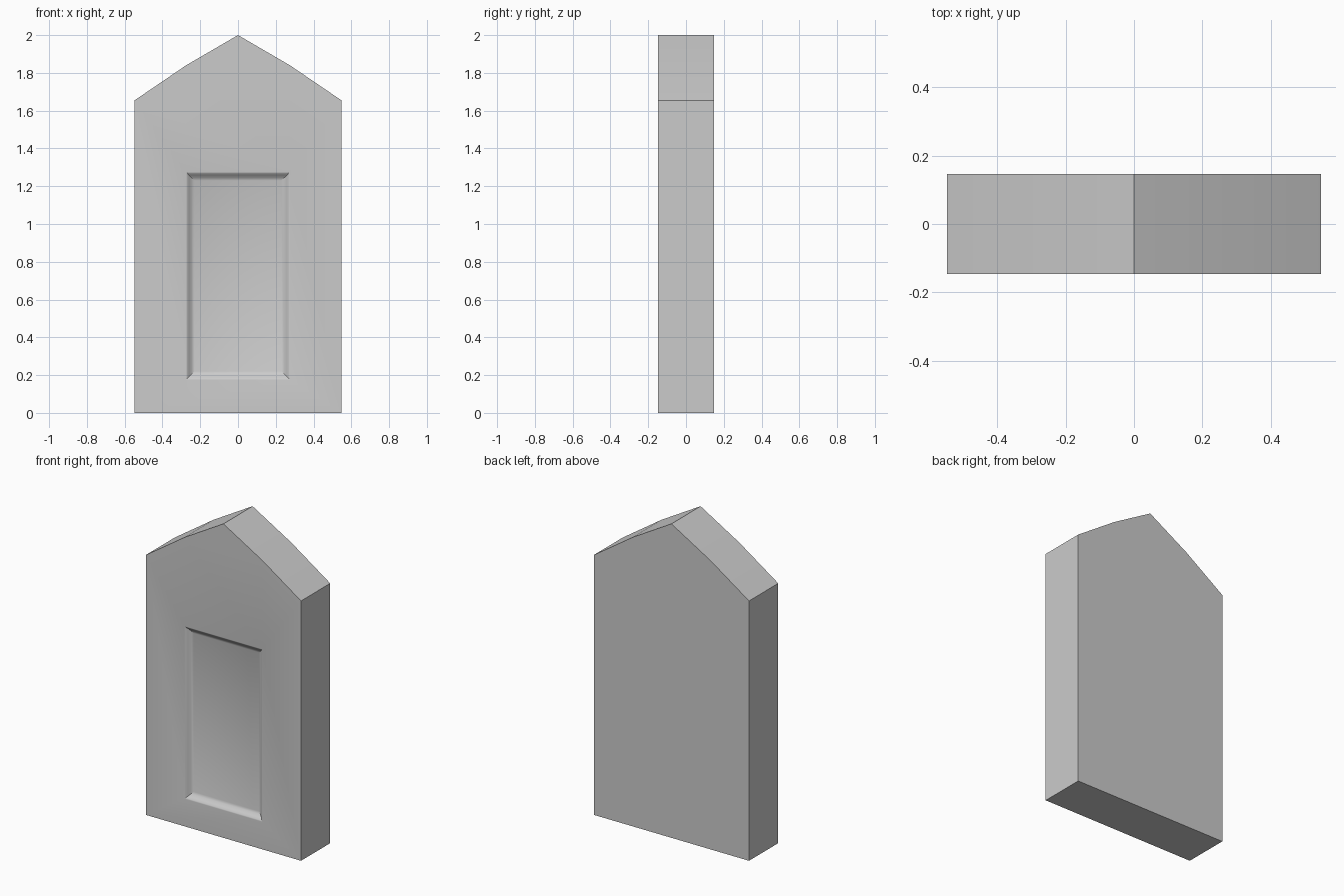
import bpy, bmesh

cube = bpy.data.objects.get("Cube")
if cube:
    bpy.data.objects.remove(cube, do_unlink=True)

DEPTH = 0.147  # half thickness

# One plain grey material
grey = bpy.data.materials.new("plain_grey")
grey.use_nodes = True
colour = (0.6, 0.6, 0.6, 1)
grey.diffuse_color = colour
grey.node_tree.nodes["Principled BSDF"].inputs["Base Color"].default_value = colour

bm = bmesh.new()


def ring(points, y):
    return [bm.verts.new((x, y, z)) for x, z in points]


def bridge(a, b):
    for i in range(len(a)):
        j = (i + 1) % len(a)
        bm.faces.new((a[i], a[j], b[j], b[i]))


def panel_ring(inset, sink):
    x, low, high = 0.275 - inset, 0.175 + inset, 1.275 - inset
    return ring([(-x, low), (x, low), (x, high), (-x, high)], sink - DEPTH)


# Gabled slab outline, with slightly bowed roof slopes
half = [(0.547, 0), (0.547, 1.655), (0.275, 1.84)]
outline = half + [(0, 2)] + [(-x, z) for x, z in reversed(half)]
front = ring(outline, -DEPTH)
back = ring(outline, DEPTH)
bridge(front, back)
bm.faces.new(back)

# Front face surrounding the panel
mouth = panel_ring(0, 0)
bl, br, tr, tl = mouth
right_low, right_eave, right_bow, peak, left_bow, left_eave, left_low = front
bm.faces.new((left_low, right_low, br, bl))
bm.faces.new((right_low, right_eave, tr, br))
bm.faces.new((left_eave, left_low, bl, tl))
bm.faces.new((tl, tr, right_eave, right_bow, peak, left_bow, left_eave))

# Recessed panel with a moulded edge
previous = mouth
for inset, sink in [(0.006, 0.003), (0.016, 0.013), (0.03, 0.024), (0.045, 0.03)]:
    current = panel_ring(inset, sink)
    bridge(previous, current)
    previous = current
bm.faces.new(previous)

bmesh.ops.recalc_face_normals(bm, faces=bm.faces)
mesh = bpy.data.meshes.new("gabled_slab")
bm.to_mesh(mesh)
bm.free()
mesh.materials.append(grey)
slab = bpy.data.objects.new("gabled_slab", mesh)
bpy.context.collection.objects.link(slab)

# Smooth the moulding and roof bow, keep the corners sharp
bpy.ops.object.select_all(action="DESELECT")
slab.select_set(True)
bpy.context.view_layer.objects.active = slab
bpy.ops.object.shade_smooth_by_angle(angle=0.52)
